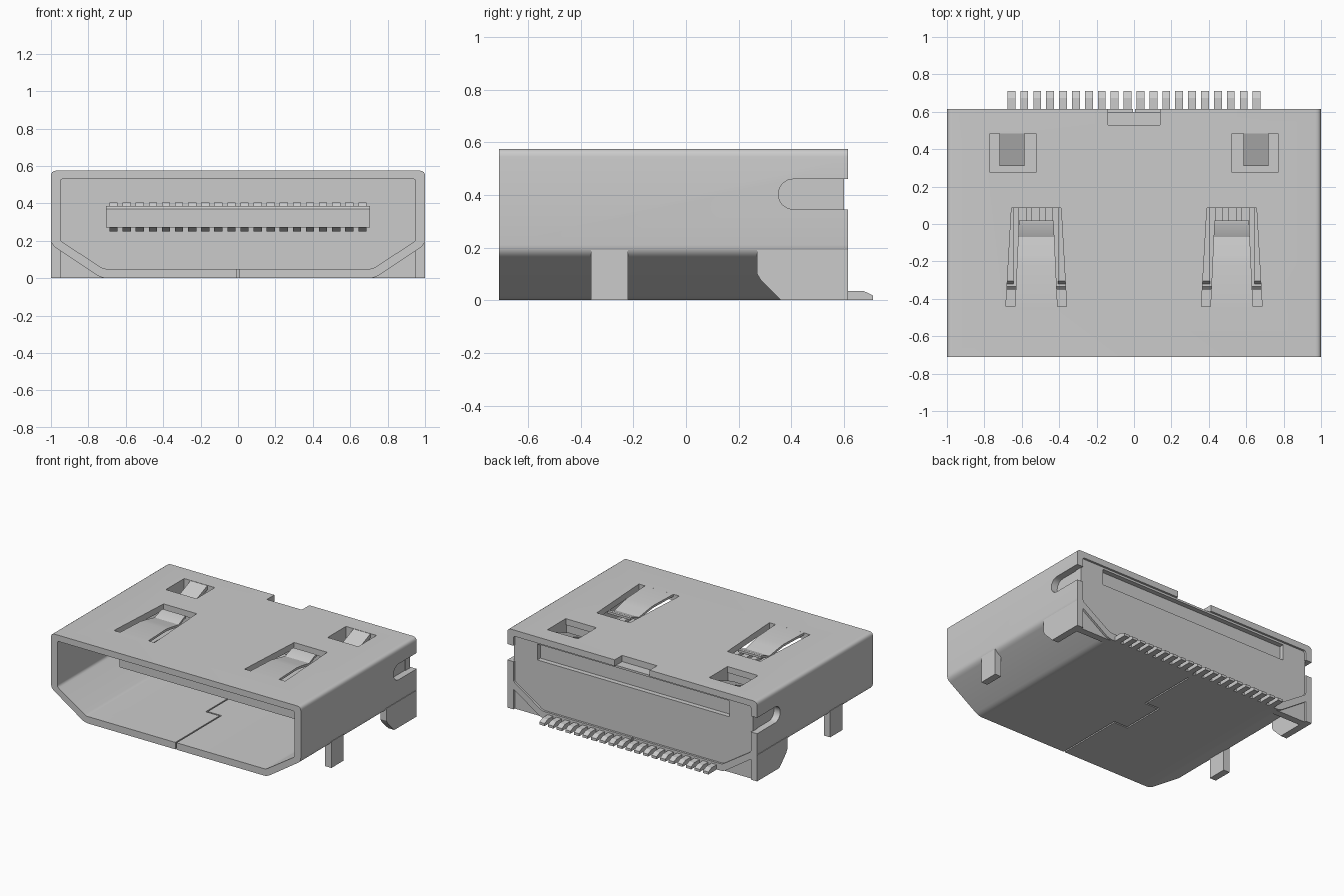
import bpy, bmesh, math
from mathutils import Vector

if "Cube" in bpy.data.objects:
    bpy.data.objects.remove(bpy.data.objects["Cube"], do_unlink=True)

# One plain metal colour
grey = bpy.data.materials.new("light_grey")
grey.use_nodes = True
grey.diffuse_color = (0.6, 0.6, 0.6, 1)
grey.node_tree.nodes["Principled BSDF"].inputs["Base Color"].default_value = (0.6, 0.6, 0.6, 1)


def prism(name, pts, axis, a, b):
    """Extrude a 2D outline along an axis, from a to b."""
    place = {"x": lambda p, t: (t, p[0], p[1]),
             "y": lambda p, t: (p[0], t, p[1]),
             "z": lambda p, t: (p[0], p[1], t)}[axis]
    bm = bmesh.new()
    ends = [[bm.verts.new(place(p, t)) for p in pts] for t in (a, b)]
    n = len(pts)
    bm.faces.new(ends[0])
    bm.faces.new(ends[1][::-1])
    for i in range(n):
        j = (i + 1) % n
        bm.faces.new((ends[0][j], ends[0][i], ends[1][i], ends[1][j]))
    bmesh.ops.recalc_face_normals(bm, faces=bm.faces)
    mesh = bpy.data.meshes.new(name)
    bm.to_mesh(mesh)
    bm.free()
    mesh.materials.append(grey)
    ob = bpy.data.objects.new(name, mesh)
    bpy.context.collection.objects.link(ob)
    return ob


def box(name, x, y, z):
    return prism(name, [(x[0], y[0]), (x[1], y[0]), (x[1], y[1]), (x[0], y[1])], "z", *z)


def fillet(pts, radius, steps=4):
    """Round every corner of an outline."""
    out = []
    for i, p in enumerate(pts):
        p, q, r = Vector(p), Vector(pts[i - 1]), Vector(pts[(i + 1) % len(pts)])
        a, b = p + (q - p).normalized() * radius, p + (r - p).normalized() * radius
        for k in range(steps + 1):
            t = k / steps
            out.append(tuple(a * (1 - t) ** 2 + p * 2 * t * (1 - t) + b * t * t))
    return out


def mirrored(pts):
    return pts + [(-x, z) for x, z in reversed(pts)]


def cut(ob, cutters):
    """Subtract the cutters one by one, passing over any that fails."""
    for c in cutters:
        m = ob.modifiers.new("cut", "BOOLEAN")
        m.operation, m.solver, m.object = "DIFFERENCE", "EXACT", c
        deps = bpy.context.evaluated_depsgraph_get()
        mesh = bpy.data.meshes.new_from_object(ob.evaluated_get(deps))
        ob.modifiers.clear()
        if len(mesh.polygons):
            ob.data = mesh
        bpy.data.objects.remove(c, do_unlink=True)


def smooth(ob):
    bpy.ops.object.select_all(action="DESELECT")
    ob.select_set(True)
    bpy.context.view_layer.objects.active = ob
    bpy.ops.object.shade_smooth_by_angle(angle=math.radians(30))


# Metal shell: a tube with chamfered lower corners
outer = mirrored([(0.73, 0), (1, 0.18), (1, 0.575)])
inner = mirrored([(0.72, 0.05), (0.95, 0.2), (0.95, 0.53)])
shell = prism("shell", fillet(outer, 0.03), "y", -0.71, 0.615)
cutters = [prism("bore", fillet(inner, 0.015), "y", -0.8, 0.8),
           box("rear_notch", (-0.14, 0.14), (0.53, 0.7), (0.5, 0.7))]

# Side slots, rounded at the front and open at the back
slot = [(0.7, 0.345), (0.7, 0.46)]
for k in range(9):
    a = math.pi * (0.5 + k / 8)
    slot.append((0.408 + 0.0575 * math.cos(a), 0.4025 + 0.0575 * math.sin(a)))
cutters.append(prism("side_slots", slot, "x", -1.1, 1.1))

# Openings around the springs and the retaining tabs
for s in (-1, 1):
    spring_gap = [(0.39, 0.085), (0.655, 0.085), (0.685, -0.44), (0.36, -0.44)]
    cutters.append(prism("spring_gap", [(s * x, y) for x, y in spring_gap], "z", 0.45, 0.7))
    cutters.append(box("tab_gap", sorted((s * 0.525, s * 0.77)), (0.275, 0.485), (0.45, 0.7)))

# Stepped seam along the floor, as one thin outline
w = 0.005
seam_left = [(-w, -0.75), (-w, -0.2 - w), (-0.11 - w, -0.2 - w), (-0.11 - w, 0.12 + w), (-w, 0.12 + w), (-w, 0.65)]
seam_right = [(w, 0.65), (w, 0.12 - w), (-0.11 + w, 0.12 - w), (-0.11 + w, -0.2 + w), (w, -0.2 + w), (w, -0.75)]
cutters.append(prism("seam", seam_left + seam_right, "z", -0.1, 0.1))
cut(shell, cutters)
smooth(shell)

# Springs and tabs bent out of the roof
spring_top = [(-0.45, 0.575), (-0.22, 0.573), (-0.16, 0.563), (-0.07, 0.545), (0, 0.573), (0.02, 0.573)]
for s, side in ((-1, "right"), (1, "left")):
    outline = spring_top + [(y, z - 0.016) for y, z in reversed(spring_top)]
    spring = prism(side + "_spring", outline, "x", s * 0.43, s * 0.615)
    for v in spring.data.vertices:
        widen = 1 - 0.5 * (v.co.y - 0.02)
        v.co.x = s * 0.5225 + (v.co.x - s * 0.5225) * widen
    smooth(spring)
    prism(side + "_retaining_tab", [(0.49, 0.575), (0.31, 0.5), (0.31, 0.47), (0.49, 0.545)],
          "x", s * 0.585, s * 0.72)

    # Side legs under the shell
    x0, x1 = s * 0.95, s * 1.0
    prism(side + "_front_leg", [(-0.36, 0.19), (-0.36, 0), (-0.22, 0), (-0.22, 0.19)], "x", x0, x1)
    prism(side + "_rear_leg", [(0.27, 0.19), (0.27, 0.1), (0.285, 0.075), (0.36, 0),
                               (0.615, 0), (0.615, 0.19)], "x", x0, x1)

# Insulating body filling the back of the shell
body = prism("body", inner, "y", 0.2, 0.565)
cut(body, [box("pocket", sorted((s * 0.52, s * 0.775)), (0.26, 0.49), (0.44, 0.6)) for s in (-1, 1)])

# Rear wall with a long shallow recess
wall = box("rear_wall", (-0.955, 0.955), (0.55, 0.6), (0, 0.53))
cut(wall, [box("recess", (-0.77, 0.77), (0.5, 0.7), (0.4, 0.515))])

# Contact board inside the opening
prism("contact_board", [(-0.35, 0.27), (-0.35, 0.37), (-0.335, 0.385), (0.25, 0.385), (0.25, 0.27)],
      "x", -0.705, 0.705)

# Contacts on both faces of the board, and the solder pins behind
upper = [(-0.325, 0.38), (-0.305, 0.405), (0.22, 0.405), (0.22, 0.38)]
lower = [(-0.34, 0.275), (-0.29, 0.25), (0.22, 0.25), (0.22, 0.275)]
pin = [(0.58, 0), (0.71, 0), (0.71, 0.018), (0.675, 0.035), (0.58, 0.035)]
for i in range(20):
    x = (i - 9.5) * 0.07
    prism("upper_contact", upper, "x", x - 0.022, x + 0.022)
    prism("lower_contact", lower, "x", x - 0.022, x + 0.022)
    x = (i - 9.5) * 0.069
    prism("solder_pin", pin, "x", x - 0.021, x + 0.021)
